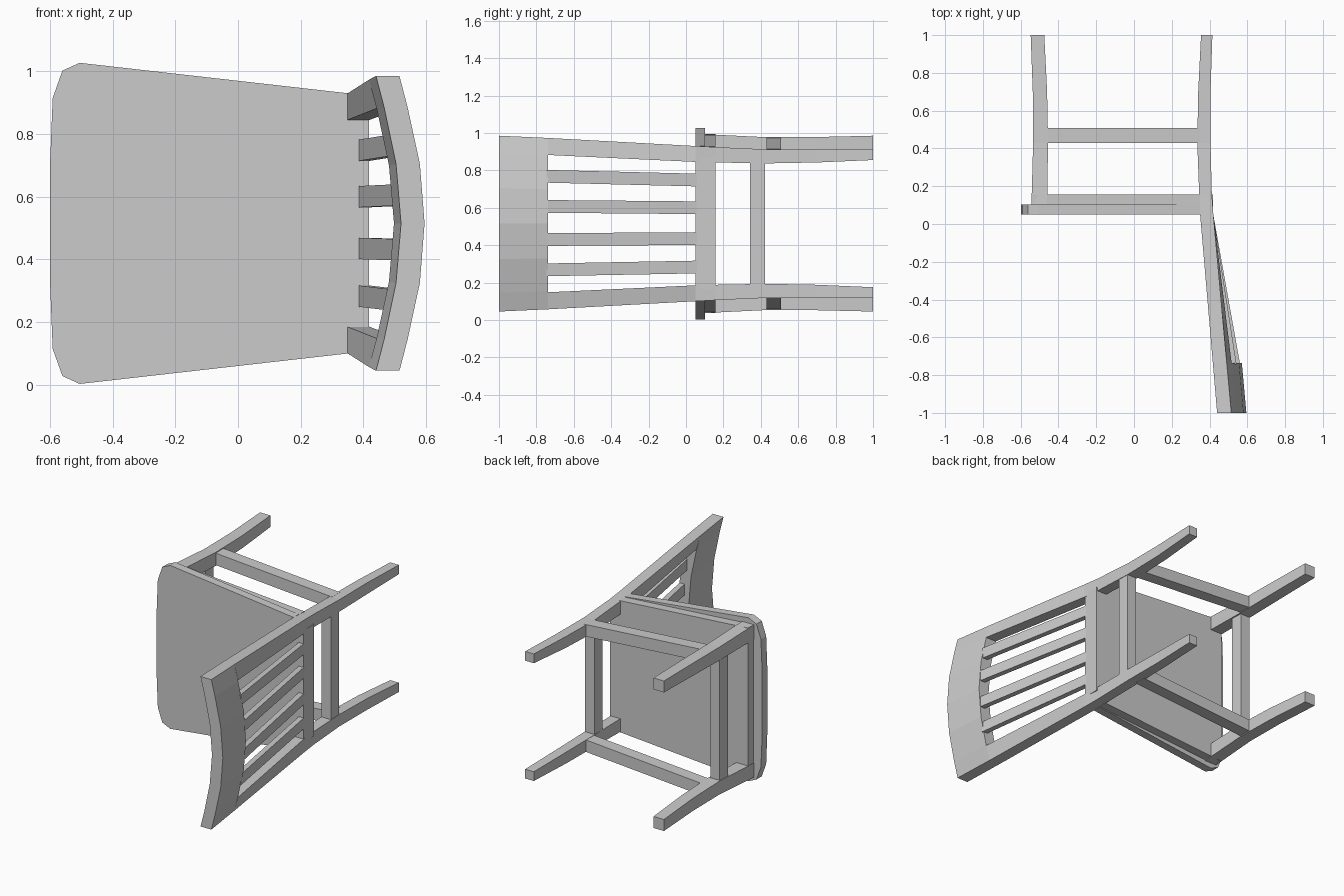
import bpy, bmesh

if "Cube" in bpy.data.objects:
    bpy.data.objects.remove(bpy.data.objects["Cube"])

MID = 0.515  # half-width of the chair, which lies on its side (chair "up" is -y)


def loft(name, sections):
    """Skin a row of matching closed cross-sections and cap both ends."""
    bm = bmesh.new()
    rings = [[bm.verts.new(p) for p in s] for s in sections]
    n = len(rings[0])
    for a, b in zip(rings, rings[1:]):
        for i in range(n):
            j = (i + 1) % n
            bm.faces.new((a[i], a[j], b[j], b[i]))
    bm.faces.new(rings[0])
    bm.faces.new(rings[-1])
    bmesh.ops.recalc_face_normals(bm, faces=bm.faces)
    mesh = bpy.data.meshes.new(name)
    bm.to_mesh(mesh)
    bm.free()
    obj = bpy.data.objects.new(name, mesh)
    bpy.context.collection.objects.link(obj)
    return obj


def leg(name, side, rows):
    """Rows are (y, x0, x1, outer offset, inner offset, backward skew of the inner edge)."""
    loft(name, [[(x0, y, MID + side * o), (x1, y, MID + side * o),
                 (x1 + k, y, MID + side * i), (x0 + k, y, MID + side * i)]
                for y, x0, x1, o, i, k in rows])


def side_rail(name, side, y0, y1, ends, width):
    """Ends are (x, outer offset)."""
    loft(name, [[(x, y0, MID + side * o), (x, y1, MID + side * o),
                 (x, y1, MID + side * (o - width)), (x, y0, MID + side * (o - width))]
                for x, o in ends])


def cross_rail(name, x0, x1, y0, y1, half):
    loft(name, [[(x0, y0, z), (x1, y0, z), (x1, y1, z), (x0, y1, z)]
                for z in (MID - half, MID + half)])


def panel(name, half, y0, y1):
    """Plate from a half outline of (x, offset), mirrored about the middle."""
    outline = [(x, MID + o) for x, o in half] + [(x, MID - o) for x, o in reversed(half)]
    loft(name, [[(x, y, z) for x, z in outline] for y in (y0, y1)])


# Seat panel with clipped front corners, on a solid seat frame
panel("seat", [(0.35, 0.415), (-0.505, 0.512), (-0.56, 0.487), (-0.591, 0.40), (-0.599, 0.20)],
      0.05, 0.102)
panel("seat_frame", [(0.418, 0.35), (0.36, 0.35), (0.35, 0.412), (-0.54, 0.478)], 0.051, 0.157)

# Legs and side stretchers
back_rows = [(-0.737, 0.4175, 0.491, 0.458, 0.367, 0.026), (0.05, 0.35, 0.42, 0.415, 0.33, 0),
             (0.16, 0.345, 0.412, 0.409, 0.327, 0), (0.43, 0.335, 0.405, 0.397, 0.322, 0),
             (0.70, 0.340, 0.405, 0.398, 0.327, 0), (1.0, 0.355, 0.415, 0.398, 0.340, 0)]
front_rows = [(0.102, -0.543, -0.460, 0.478, 0.388, 0), (0.43, -0.534, -0.455, 0.462, 0.378, 0),
              (0.70, -0.536, -0.460, 0.463, 0.384, 0), (1.0, -0.547, -0.475, 0.470, 0.398, 0)]
for side, label in ((1, "upper"), (-1, "lower")):
    leg("back_leg_" + label, side, back_rows)
    leg("front_leg_" + label, side, front_rows)
    side_rail("side_stretcher_" + label, side, 0.43, 0.508, [(-0.47, 0.458), (0.35, 0.398)], 0.075)

# Front and back stretchers
cross_rail("back_stretcher", 0.338, 0.403, 0.343, 0.423, 0.34)
cross_rail("front_stretcher", -0.53, -0.465, 0.343, 0.423, 0.40)

# Curved crest rail: (offset, front x at the top edge, back x at the top edge)
half_arc = [(0.47, 0.44, 0.515), (0.37, 0.466, 0.541), (0.19, 0.504, 0.58), (0.0, 0.52, 0.595)]
arc = [(MID - o, a, b) for o, a, b in half_arc]
arc += [(MID + o, a, b) for o, a, b in reversed(half_arc[:-1])]


def lean(z):
    # the lower edge of the crest is a little narrower than the top
    return MID + (z - MID) * 0.9745


loft("crest_rail", [[(a, -1, z), (b, -1, z), (b - 0.024, -0.737, lean(z)),
                     (a - 0.0225, -0.737, lean(z))] for z, a, b in arc])

# Back slats fanning out from the seat frame into the crest
for n, (low, high, back) in enumerate([(0.283, 0.268, 0.545), (0.435, 0.43, 0.564),
                                       (0.60, 0.607, 0.564), (0.748, 0.768, 0.545)]):
    w = 0.034
    loft(f"back_slat_{n + 1}", [
        [(x0, y, z - w), (x1, y, z - w), (x1, y, z + w), (x0, y, z + w)]
        for y, z, x0, x1 in ((0.06, low, 0.384, 0.418), (-0.745, high, back - 0.036, back - 0.002))])
